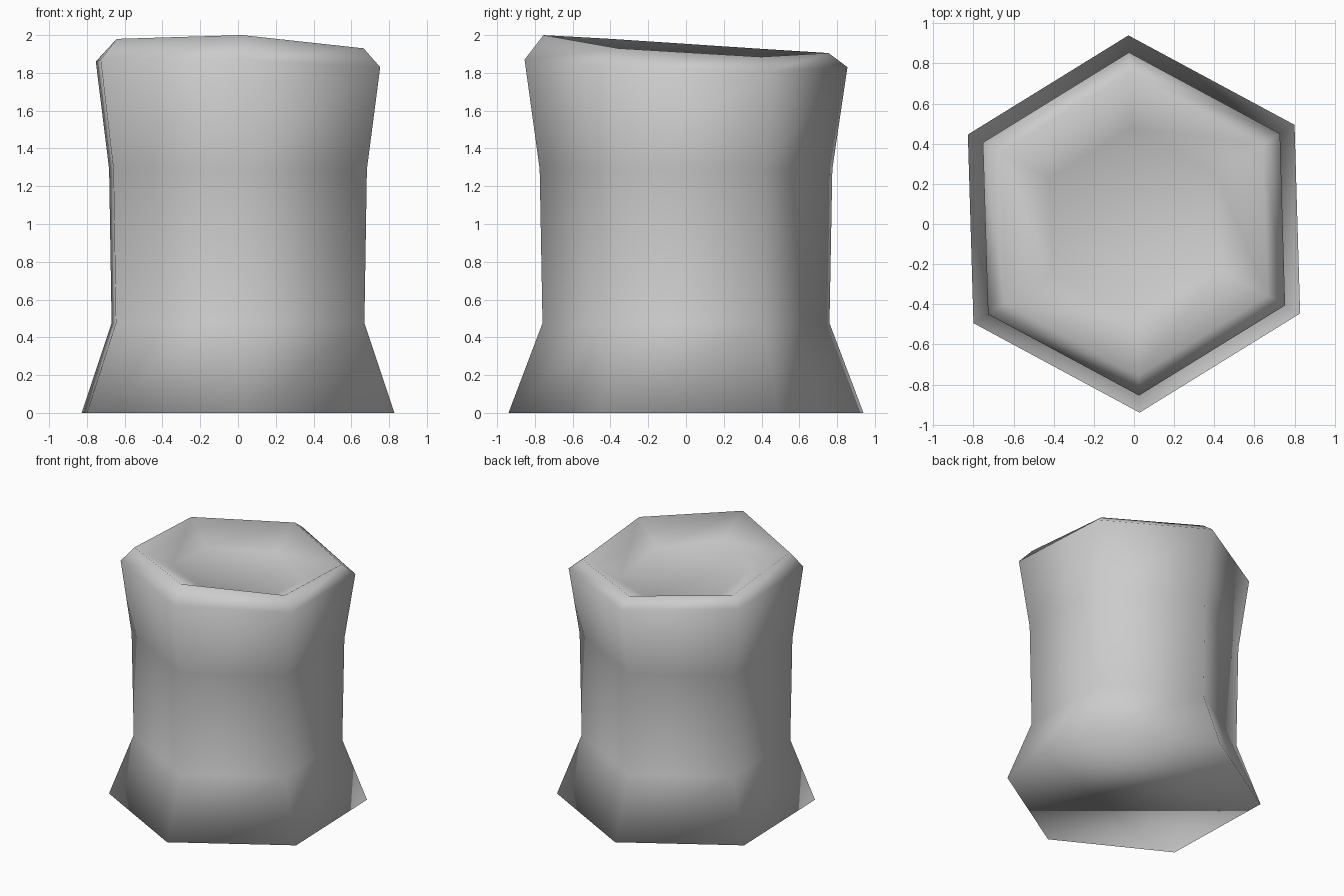
import bpy
import bmesh
from math import cos, sin, radians

cube = bpy.data.objects.get("Cube")
if cube:
    bpy.data.objects.remove(cube, do_unlink=True)

SIDES = 6
TURN = radians(-88.3)

# Plain grey material
grey = bpy.data.materials.new("plain grey")
grey.use_nodes = True
grey.diffuse_color = (0.6, 0.6, 0.6, 1)
grey.node_tree.nodes["Principled BSDF"].inputs["Base Color"].default_value = grey.diffuse_color

# Rings from the base, over the lip and down into the hollow:
# radius and the height of each corner, starting at the front
LIP = [2.0, 1.93, 1.885, 1.905, 1.93, 1.98]
RINGS = [
    (0.94, [0] * SIDES),
    (0.76, [0.475] * SIDES),
    (0.775, [1.29] * SIDES),
    (0.855, [1.87, 1.83, 1.81, 1.83, 1.86, 1.87]),
    (0.755, LIP),
    (0.48, [z - 0.13 for z in LIP]),
]

bm = bmesh.new()
loops = []
for radius, heights in RINGS:
    loops.append([bm.verts.new((radius * cos(TURN + radians(60 * i)),
                                radius * sin(TURN + radians(60 * i)), z))
                  for i, z in enumerate(heights)])

# Walls between neighbouring rings, then the base and the hollow floor
for low, high in zip(loops, loops[1:]):
    for i in range(SIDES):
        j = (i + 1) % SIDES
        bm.faces.new((low[i], low[j], high[j], high[i]))
bm.faces.new(reversed(loops[0]))
bm.faces.new(loops[-1])

for face in bm.faces:
    face.smooth = True

mesh = bpy.data.meshes.new("stump")
bm.to_mesh(mesh)
bm.free()
mesh.materials.append(grey)
stump = bpy.data.objects.new("stump", mesh)
bpy.context.collection.objects.link(stump)
